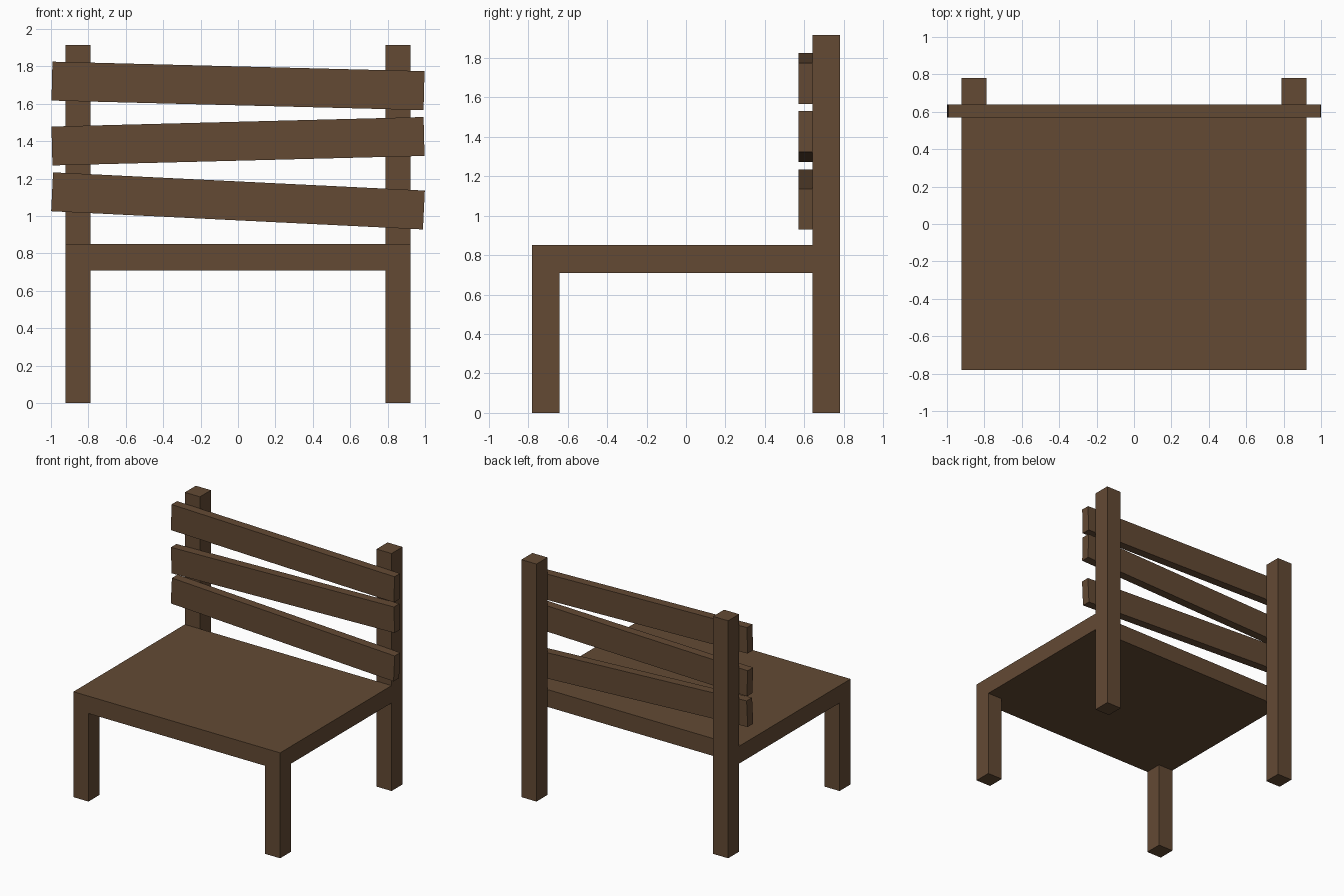
import bpy
import math

if "Cube" in bpy.data.objects:
    bpy.data.objects.remove(bpy.data.objects["Cube"])

wood = bpy.data.materials.new("brown_wood")
wood.diffuse_color = (0.125, 0.068, 0.034, 1.0)
wood.use_nodes = True
wood.node_tree.nodes["Principled BSDF"].inputs["Base Color"].default_value = wood.diffuse_color


def box(name, lo, hi, tilt=0.0):
    """Box between two corners, optionally rolled about the y axis."""
    bpy.ops.mesh.primitive_cube_add(size=1)
    ob = bpy.context.object
    ob.name = name
    ob.scale = [b - a for a, b in zip(lo, hi)]
    bpy.ops.object.transform_apply(location=False, rotation=False, scale=True)
    ob.location = [(a + b) / 2 for a, b in zip(lo, hi)]
    ob.rotation_euler = (0, tilt, 0)
    ob.data.materials.append(wood)
    return ob


W, IN = 0.922, 0.788          # outer and inner x of the legs
FRONT, BACK, T = -0.78, 0.78, 0.14
SEAT_LOW, SEAT_TOP, POST_TOP = 0.71, 0.85, 1.915

# Seat slab, ending against the back posts
box("seat", (-W, FRONT, SEAT_LOW), (W, BACK - T, SEAT_TOP))

# Front legs and tall back posts
for side, x0, x1 in (("left", -W, -IN), ("right", IN, W)):
    box("front_leg_" + side, (x0, FRONT, 0), (x1, FRONT + T, SEAT_LOW))
    box("back_post_" + side, (x0, BACK - T, 0), (x1, BACK, POST_TOP))

# Crooked backrest slats: centre height and slope
for name, z, slope in (("top", 1.696, -0.0256),
                       ("middle", 1.40, 0.0256),
                       ("bottom", 1.081, -0.049)):
    box("back_slat_" + name, (-0.995, 0.57, z - 0.104), (0.995, 0.64, z + 0.104),
        tilt=-math.atan(slope))
